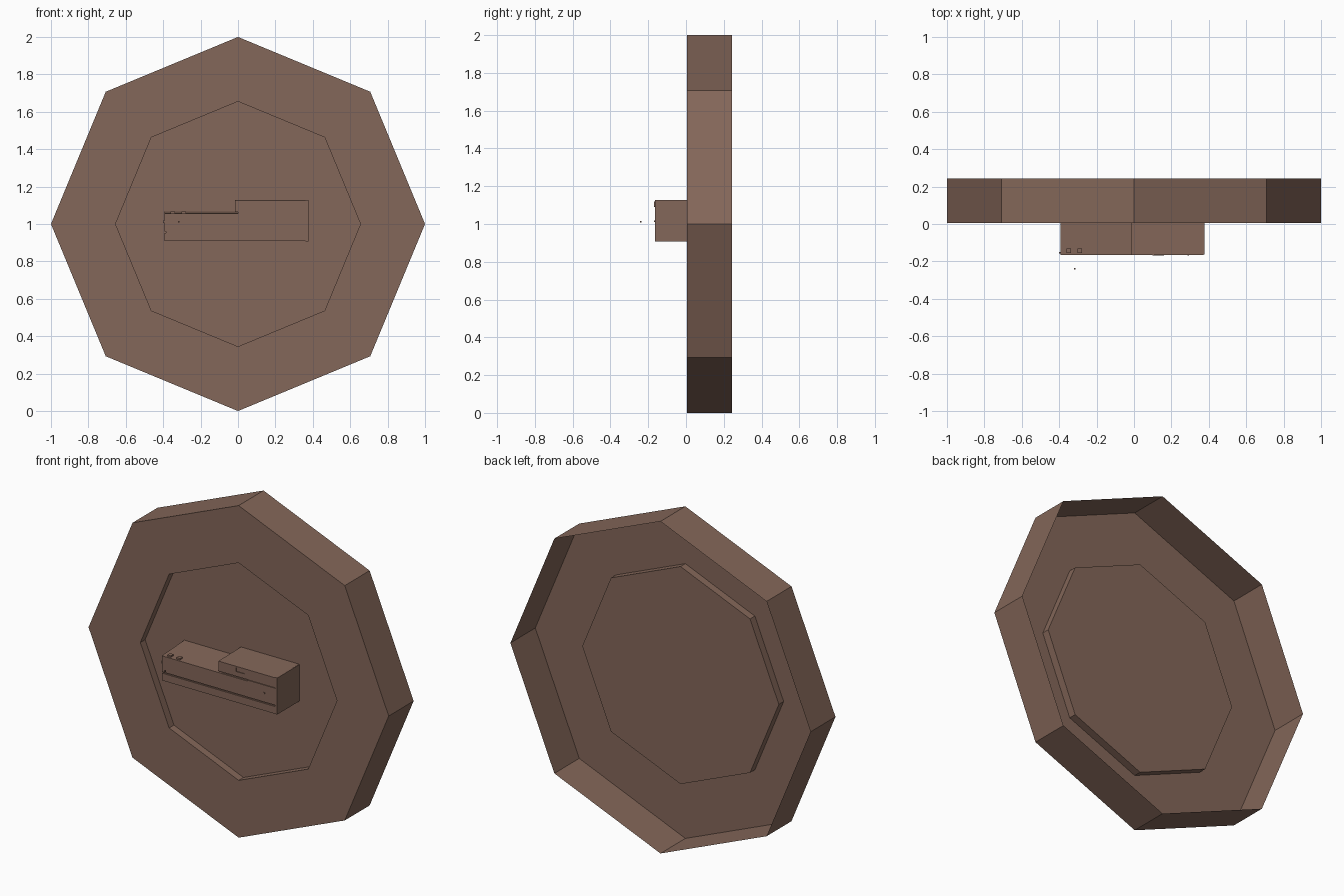
import bpy, bmesh
from math import cos, sin, pi

if "Cube" in bpy.data.objects:
    bpy.data.objects.remove(bpy.data.objects["Cube"])

mat = bpy.data.materials.new("brown")
mat.diffuse_color = (0.23, 0.135, 0.10, 1)
mat.use_nodes = True
mat.node_tree.nodes["Principled BSDF"].inputs["Base Color"].default_value = mat.diffuse_color


def finish(name, bm):
    me = bpy.data.meshes.new(name)
    bm.to_mesh(me)
    bm.free()
    me.materials.append(mat)
    ob = bpy.data.objects.new(name, me)
    bpy.context.collection.objects.link(ob)
    return ob


def box(name, x, y, z, rise=0):
    """Box from ranges; rise lifts the rear top edge."""
    bm = bmesh.new()
    bmesh.ops.create_cube(bm, size=1)
    for v in bm.verts:
        lift = rise if v.co.y > 0 and v.co.z > 0 else 0
        v.co = [a + (c + 0.5) * (b - a) for c, (a, b) in zip(v.co, (x, y, z))]
        v.co.z += lift
    return finish(name, bm)


# Octagonal shell, open at the back: recessed panel, front ring and outer rim
profile = [(0.655, 0.052), (0.655, 0.006), (1.0, 0.006), (1.0, 0.243)]
bm = bmesh.new()
rings = [[bm.verts.new((r * cos(i * pi / 4), y, 1 + r * sin(i * pi / 4)))
          for i in range(8)] for r, y in profile]
for a, b in zip(rings, rings[1:]):
    for i in range(8):
        j = (i + 1) % 8
        bm.faces.new((a[i], a[j], b[j], b[i]))
bm.faces.new(rings[0])
bmesh.ops.recalc_face_normals(bm, faces=bm.faces)
bm.normal_update()
if bm.faces[:][-1].normal.y > 0:
    bmesh.ops.reverse_faces(bm, faces=bm.faces[:])
finish("octagon_shell", bm)

# Long stepped block standing on the recessed panel, with thin grooves between slabs
F, B = -0.165, 0.05
box("block_core", (-0.385, 0.37), (F + 0.008, B), (0.91, 1.05))
box("lower_slab", (-0.392, 0.372), (F, B), (0.908, 0.952))
box("middle_slab", (-0.392, 0.372), (F, B), (0.960, 1.056), 0.012)
box("upper_core", (0.0, 0.37), (F + 0.008, B), (1.05, 1.07))
box("upper_step", (0.18, 0.372), (F, B), (1.055, 1.062))
box("upper_slab", (-0.015, 0.372), (F, B), (1.065, 1.125), 0.003)
box("end_plate", (0.36, 0.376), (F + 0.001, B), (0.907, 1.127))

# Small details: top studs, latch and pins
for x in (-0.35, -0.29):
    box("top_stud", (x - 0.012, x + 0.012), (-0.155, -0.13), (1.05, 1.066))
box("latch_upright", (0.10, 0.106), (F - 0.004, F + 0.01), (1.095, 1.118))
box("latch_foot", (0.10, 0.16), (F - 0.004, F + 0.01), (1.09, 1.096))
box("end_pin", (-0.40, -0.385), (-0.158, -0.15), (1.005, 1.02))
box("front_pin", (0.287, 0.295), (F - 0.004, F + 0.01), (1.01, 1.018))
box("loose_pin", (-0.322, -0.314), (-0.243, -0.235), (1.008, 1.016))
